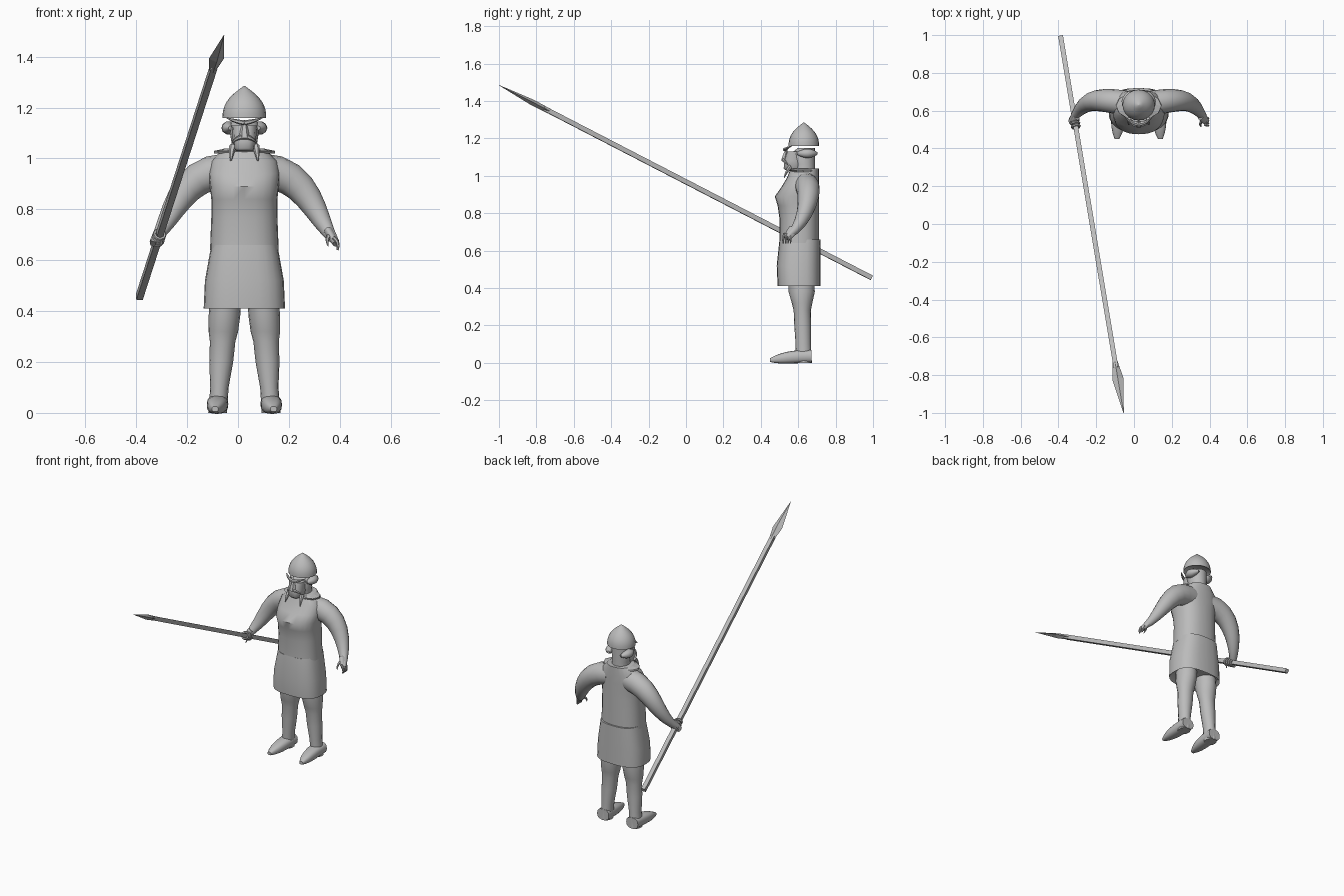
import bpy, bmesh, math
from mathutils import Vector

if "Cube" in bpy.data.objects:
    bpy.data.objects.remove(bpy.data.objects["Cube"])

MIDDLE = 0.025                  # the figure's own middle line
BACK = 0.71                     # flat back of the figure
ACROSS, DEPTH, UP = Vector((1, 0, 0)), Vector((0, 1, 0)), Vector((0, 0, 1))

grey = bpy.data.materials.new("plain_grey")
grey.use_nodes = True
grey.diffuse_color = (0.5, 0.5, 0.5, 1)
grey.node_tree.nodes["Principled BSDF"].inputs["Base Color"].default_value = grey.diffuse_color


def finish(obj, name, smooth):
    """Name the part, colour it and smooth its gentle edges."""
    obj.name = name
    obj.data.materials.append(grey)
    if smooth:
        bpy.ops.object.select_all(action="DESELECT")
        bpy.context.view_layer.objects.active = obj
        obj.select_set(True)
        bpy.ops.object.shade_smooth_by_angle(angle=math.radians(50))


def skin(name, rings, sides=16, axis=None, ref=DEPTH, power=2, turn=0, smooth=True):
    """Skin rings of (centre, half width, half depth), facing the path or a fixed axis."""
    bm = bmesh.new()
    loops = []
    last = len(rings) - 1
    for i, (centre, width, depth) in enumerate(rings):
        tangent = axis or (rings[min(i + 1, last)][0] - rings[max(i - 1, 0)][0]).normalized()
        side = ref.cross(tangent).normalized()
        front = tangent.cross(side)
        loop = []
        for k in range(sides):
            angle = math.tau * k / sides + turn
            c, s = math.cos(angle), math.sin(angle)
            u = math.copysign(abs(c) ** (2 / power), c) * width
            v = math.copysign(abs(s) ** (2 / power), s) * depth
            loop.append(bm.verts.new(centre + side * u + front * v))
        loops.append(loop)
    for low, high in zip(loops, loops[1:]):
        for k in range(sides):
            bm.faces.new((low[k - 1], low[k], high[k], high[k - 1]))
    bm.faces.new(loops[0])
    bm.faces.new(loops[-1])
    bmesh.ops.recalc_face_normals(bm, faces=bm.faces)
    mesh = bpy.data.meshes.new(name)
    bm.to_mesh(mesh)
    bm.free()
    obj = bpy.data.objects.new(name, mesh)
    bpy.context.collection.objects.link(obj)
    finish(obj, name, smooth)


def stack(name, rows, back=BACK, **options):
    """Level rings given as (height, half width, front)."""
    rings = [(Vector((MIDDLE, (front + back) / 2, z)), width, (back - front) / 2)
             for z, width, front in rows]
    skin(name, rings, axis=UP, **options)


def along_curve(points, t):
    """Point on the smooth curve steered by the given points."""
    while len(points) > 1:
        points = [a.lerp(b, t) for a, b in zip(points, points[1:])]
    return points[0]


def limb(name, points, width, depth, taper=0.8, ease=1.7, steps=8, **options):
    """Tapering tube along a smooth curve."""
    rings = []
    for i in range(steps + 1):
        t = i / steps
        shrink = 1 - taper * t ** ease
        rings.append((along_curve(points, t), width * shrink, depth * shrink))
    skin(name, rings, **options)


# Tunic, skirt and collar
stack("tunic", [(0.64, 0.135, 0.5), (0.77, 0.13, 0.5), (0.84, 0.13, 0.49), (0.89, 0.135, 0.475),
                (0.94, 0.14, 0.51), (0.99, 0.13, 0.54), (1.04, 0.08, 0.56)], sides=24, power=2.4)
stack("skirt", [(0.43, 0.14, 0.51), (0.41, 0.16, 0.49), (0.52, 0.155, 0.485), (0.66, 0.13, 0.5)],
      back=0.72, sides=24, power=2.7)
stack("collar", [(1.02, 0.12, 0.56), (1.03, 0.12, 0.55), (1.04, 0.07, 0.57)], back=0.7, sides=12, smooth=False)

# Head
stack("neck", [(1, 0.06, 0.57), (1.06, 0.05, 0.575), (1.12, 0.06, 0.56), (1.15, 0.05, 0.6)], back=0.69)
stack("beard", [(1.03, 0.035, 0.53), (1.04, 0.043, 0.52), (1.08, 0.046, 0.525), (1.13, 0.05, 0.54)],
      back=0.63, sides=10, power=2.8)
limb("nose", [Vector((MIDDLE, 0.525, 1.08)), Vector((MIDDLE, 0.54, 1.15))], 0.02, 0.018, sides=6)

# Helmet: a hollow-looking rim under a pointed dome
BRIM, RISE, RADIUS = 1.16, 0.125, 0.086
dome = [(t / 8, 1 - (t / 8) ** 2.4) for t in range(8)] + [(1, 0.03)]
crown = Vector((MIDDLE, 0.63, BRIM))
skin("helmet", [(crown + UP * 0.015, RADIUS * 0.8, RADIUS * 0.8)]
     + [(crown + UP * RISE * h, RADIUS * r, RADIUS * r * 0.95) for h, r in dome], sides=20, axis=UP)

for name, sign in (("left", 1), ("right", -1)):
    def at(u, y, z):
        return Vector((MIDDLE + sign * u, y, z))

    # Brow, hair bunch, moustache and beard braid
    limb(name + "_brow", [at(0, 0.53, 1.14), at(0.035, 0.53, 1.145), at(0.07, 0.565, 1.16)],
         0.01, 0.012, sides=6)
    bunch = [at(0.055, 0.595, 1.12), at(0.075, 0.65, 1.12), at(0.045, 0.7, 1.12)]
    skin(name + "_hair", [(along_curve(bunch, t / 6), 0.028 * swell, 0.026 * swell)
                          for t in range(7) for swell in [0.3 + 0.7 * math.sin(math.pi * t / 6)]],
         sides=10, ref=UP)
    limb(name + "_moustache", [at(0, 0.52, 1.085), at(0.03, 0.52, 1.085), at(0.05, 0.545, 1.06)],
         0.01, 0.01, sides=6)
    limb(name + "_braid", [at(0.045, 0.56, 1.05), at(0.05, 0.54, 1.03), at(0.053, 0.525, 0.99)],
         0.014, 0.012, sides=6)

    # Arm, palm and thumb
    limb(name + "_arm", [at(0.07, 0.64, 0.95), at(0.25, 0.67, 0.95), at(0.28, 0.66, 0.76), at(0.36, 0.54, 0.67)],
         0.07, 0.066)
    limb(name + "_palm", [at(0.33, 0.575, 0.715), at(0.36, 0.54, 0.665)], 0.018, 0.028, taper=0.3)
    limb(name + "_thumb", [at(0.335, 0.55, 0.7), at(0.32, 0.525, 0.68), at(0.33, 0.515, 0.655)],
         0.009, 0.009, sides=6)

    # Leg splays outward on the way down; the foot narrows to the toe
    legs = [(0.46, 0.062, 0.07), (0.38, 0.062, 0.07), (0.32, 0.058, 0.055), (0.28, 0.05, 0.046),
            (0.2, 0.047, 0.045), (0.1, 0.036, 0.041), (0, 0.037, 0.043)]
    skin(name + "_leg", [(at(0.105 - z * 0.07, 0.63 - z * 0.03, z), w, d) for z, w, d in legs], axis=UP)
    limb(name + "_foot", [at(0.105, 0.67, 0.035), at(0.105, 0.57, 0.035), at(0.115, 0.45, 0.015)],
         0.042, 0.035, taper=0.7, ease=4, axis=-DEPTH, ref=UP, power=2.6)

# Spear: square shaft and flat diamond blade
butt, tip = Vector((-0.388, 0.992, 0.455)), Vector((-0.055, -1, 1.485))
shaft = (tip - butt).normalized()


def spear_ring(t, width, depth):
    return butt.lerp(tip, t), width, depth


skin("spear_shaft", [spear_ring(t, 0.018, 0.018) for t in (0, 0.88)],
     sides=4, axis=shaft, ref=UP, turn=math.pi / 4, smooth=False)
skin("spear_blade", [spear_ring(0.865, 0.014, 0.014), spear_ring(0.91, 0.03, 0.016), spear_ring(1, 0.001, 0.001)],
     sides=4, axis=shaft, ref=UP, smooth=False)

# Fingers: the left hand hangs relaxed, the right hand closes round the shaft
for i in range(4):
    knuckle = Vector((MIDDLE + 0.35, 0.525 + i * 0.013, 0.69))
    limb("left_finger", [knuckle, knuckle + Vector((0.025, -0.005, -0.02)), knuckle + Vector((0.016, -0.005, -0.05))],
         0.008, 0.007, taper=0.5, sides=6)
    bpy.ops.mesh.primitive_torus_add(location=butt.lerp(tip, 0.215 + i * 0.008),
                                     rotation=shaft.to_track_quat("Z", "Y").to_euler(), major_segments=12,
                                     minor_segments=6, major_radius=0.02, minor_radius=0.007)
    finish(bpy.context.object, "right_finger", True)
